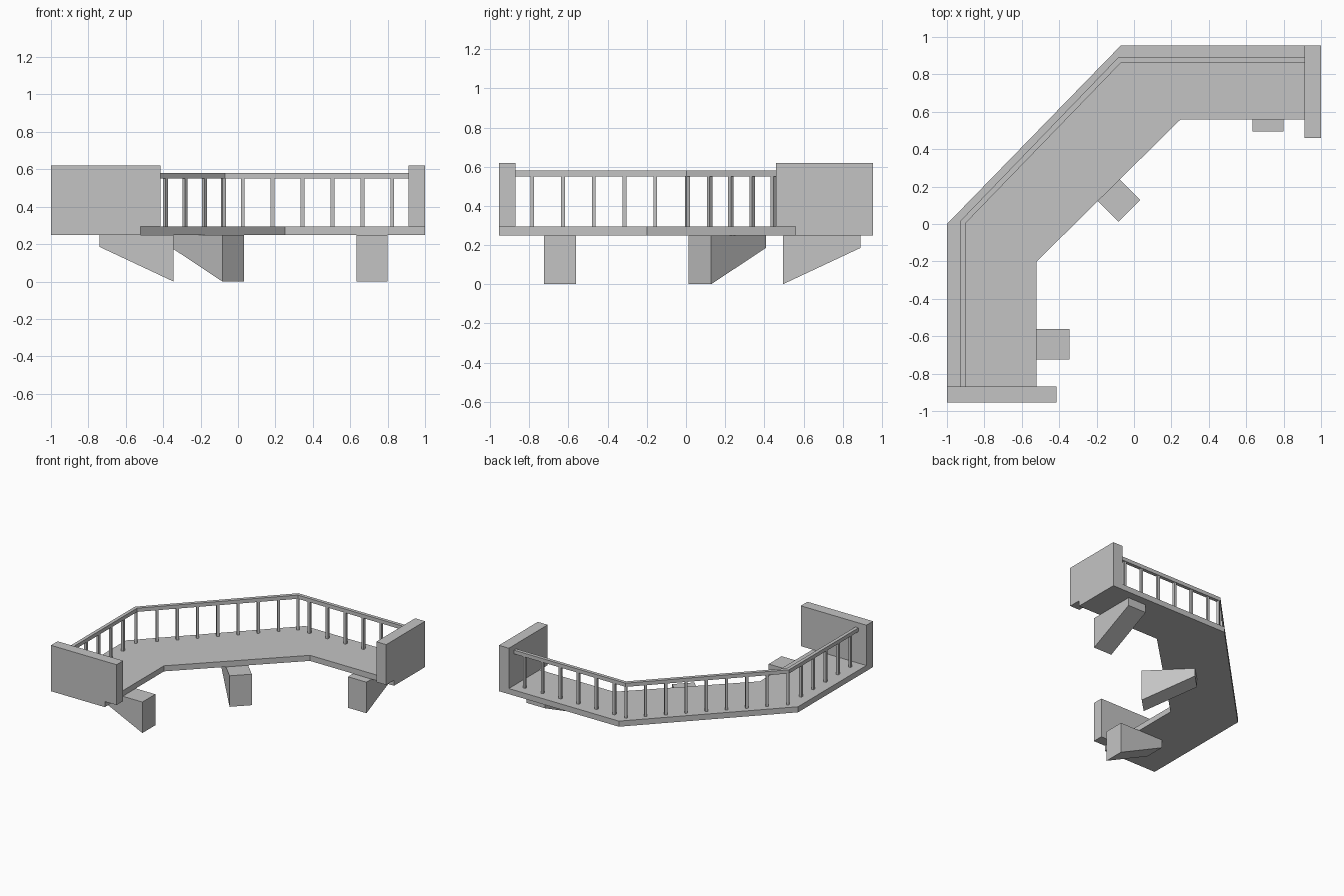
import bpy, bmesh
from math import radians, atan2
from mathutils import Matrix, Vector

if "Cube" in bpy.data.objects:
    bpy.data.objects.remove(bpy.data.objects["Cube"], do_unlink=True)

grey = bpy.data.materials.new("plain grey")
grey.use_nodes = True
grey.diffuse_color = (0.55, 0.55, 0.55, 1)
grey.node_tree.nodes["Principled BSDF"].inputs["Base Color"].default_value = (0.55, 0.55, 0.55, 1)


def prism(name, outline, depth, matrix=Matrix()):
    """Extrude a flat outline along its local z, then place it."""
    bm = bmesh.new()
    base = bm.faces.new([bm.verts.new((x, y, 0)) for x, y in outline])
    top = bmesh.ops.extrude_face_region(bm, geom=[base])["geom"]
    verts = [v for v in top if isinstance(v, bmesh.types.BMVert)]
    bmesh.ops.translate(bm, verts=verts, vec=(0, 0, depth))
    bmesh.ops.transform(bm, matrix=matrix, verts=bm.verts)
    bmesh.ops.recalc_face_normals(bm, faces=bm.faces)
    mesh = bpy.data.meshes.new(name)
    bm.to_mesh(mesh)
    bm.free()
    mesh.materials.append(grey)
    obj = bpy.data.objects.new(name, mesh)
    bpy.context.collection.objects.link(obj)
    return obj


def box(name, x0, x1, y0, y1, z0, z1):
    return prism(name, [(x0, y0), (x1, y0), (x1, y1), (x0, y1)], z1 - z0,
                 Matrix.Translation((0, 0, z0)))


# Angled walkway deck
prism("deck", [(-1, -0.955), (-1, 0), (-0.07, 0.955), (1, 0.955), (1, 0.56),
               (0.25, 0.56), (-0.52, -0.2), (-0.52, -0.955)],
      0.045, Matrix.Translation((0, 0, 0.25)))

# Solid walls closing both ends
box("front_end_wall", -1, -0.415, -0.955, -0.87, 0.295, 0.62)
box("left_end_wall", 0.912, 1, 0.46, 0.955, 0.295, 0.62)

# Handrail mitred around both corners
prism("handrail", [(-0.93, -0.87), (-0.93, 0.015), (-0.085, 0.89), (0.912, 0.89),
                   (0.912, 0.862), (-0.07, 0.862), (-0.902, 0.003), (-0.902, -0.87)],
      0.03, Matrix.Translation((0, 0, 0.55)))

# Balusters: side run, diagonal run, back run and the two corners
corner_a, corner_b = Vector((-0.916, 0.008)), Vector((-0.078, 0.876))
slope = corner_b - corner_a
angle = atan2(slope.y, slope.x)
spots = [((-0.916, -0.785 + 0.157 * i), 0) for i in range(5)]
spots += [(corner_a + slope * (i + 1) / 8 + slope * 0.005, angle) for i in range(7)]
spots += [((0.025 + 0.16 * i, 0.876), 0) for i in range(6)]
spots += [(corner_a, angle / 2), (corner_b, angle / 2)]
h = 0.01
for i, ((x, y), turn) in enumerate(spots):
    prism(f"baluster_{i + 1}", [(-h, -h), (h, -h), (h, h), (-h, h)], 0.257,
          Matrix.Translation((x, y, 0.294)) @ Matrix.Rotation(turn, 4, "Z"))

# Tapered support brackets, deepest at the inner tip
profile = [(0, 0), (0, 0.25), (-0.395, 0.25), (-0.395, 0.185)]
width = 0.165
for name, x, y, turn in (("front_bracket", -0.345, -0.643, 0),
                         ("middle_bracket", -0.025, 0.07, -45),
                         ("back_bracket", 0.717, 0.495, -90)):
    prism(name, profile, width,
          Matrix.Translation((x, y, 0)) @ Matrix.Rotation(radians(turn), 4, "Z")
          @ Matrix.Translation((0, width / 2, 0)) @ Matrix.Rotation(radians(90), 4, "X"))
